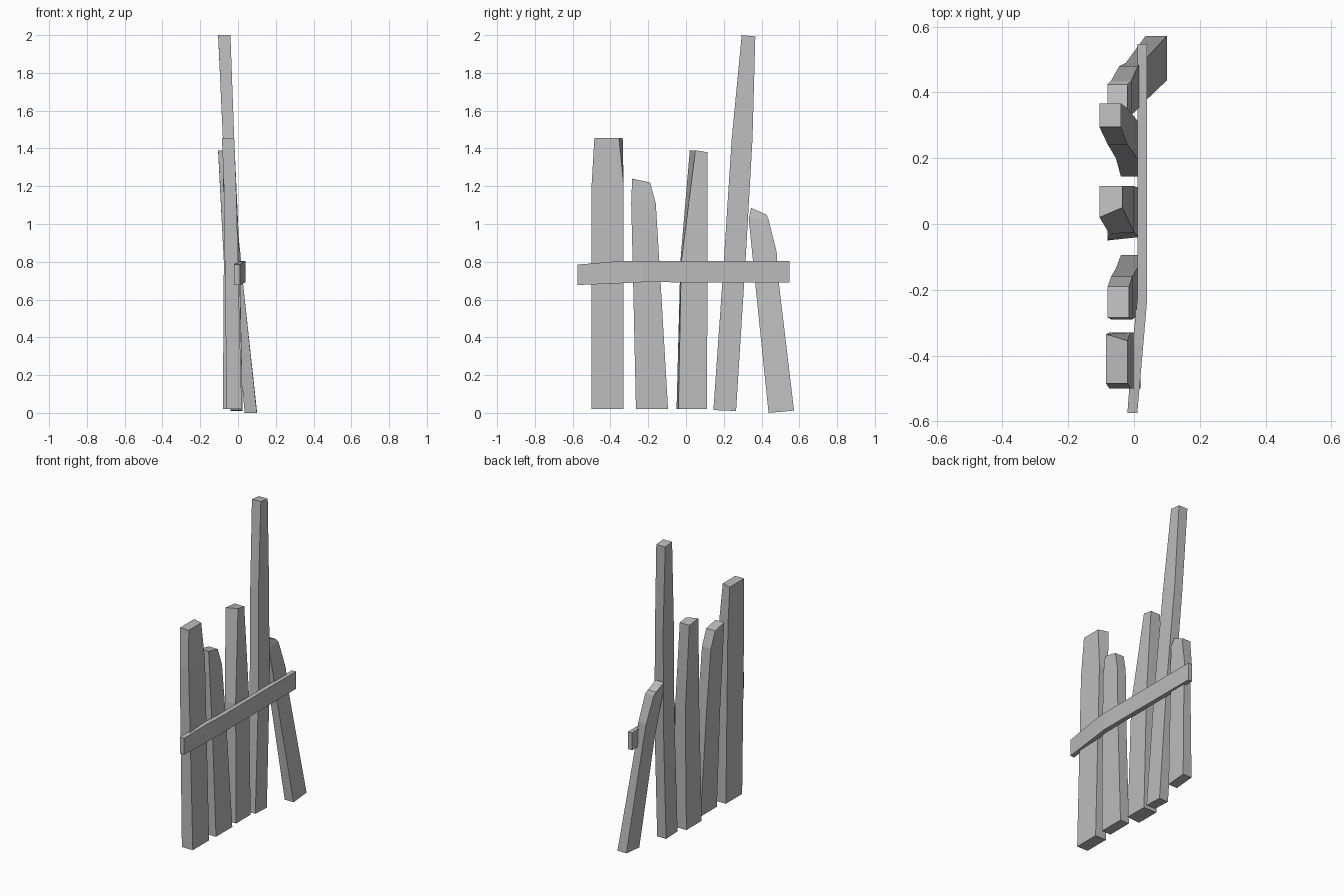
import bpy, bmesh

cube = bpy.data.objects.get("Cube")
if cube:
    bpy.data.objects.remove(cube)

grey = bpy.data.materials.new("weathered grey")
grey.use_nodes = True
colour = (0.5, 0.5, 0.5, 1)
grey.diffuse_color = colour
grey.node_tree.nodes["Principled BSDF"].inputs["Base Color"].default_value = colour


def loft(name, rings):
    """Skin four-cornered rings into a closed, flat-shaded board."""
    bm = bmesh.new()
    loops = [[bm.verts.new(p) for p in ring] for ring in rings]
    for a, b in zip(loops, loops[1:]):
        for i in range(4):
            j = (i + 1) % 4
            bm.faces.new((a[i], a[j], b[j], b[i]))
    bm.faces.new(loops[0][::-1])
    bm.faces.new(loops[-1])
    bmesh.ops.recalc_face_normals(bm, faces=bm.faces)
    mesh = bpy.data.meshes.new(name)
    bm.to_mesh(mesh)
    bm.free()
    mesh.materials.append(grey)
    obj = bpy.data.objects.new(name, mesh)
    bpy.context.collection.objects.link(obj)


def plank(name, sections):
    """Sections: z, x0, x1, y0, y1, then shift of the near corner and drop of the far edge."""
    rings = []
    for z, x0, x1, y0, y1, nick, drop in sections:
        near, far = max(nick, 0), min(nick, 0)
        rings.append([(x0, y0, z), (x1, y0 + near, z),
                      (x1, y1 + far, z - drop), (x0, y1, z - drop)])
    loft(name, rings)


# Upright planks, from the front of the fence to the back
plank("broad_plank", [
    (0.02, -0.06, 0.02, -0.5, -0.33, 0, 0),
    (1.2, -0.075, -0.01, -0.5, -0.33, 0, 0),
    (1.455, -0.085, -0.02, -0.485, -0.335, -0.02, 0)])
plank("short_plank", [
    (0.02, -0.04, 0.025, -0.265, -0.095, 0, 0),
    (0.7, -0.055, 0.01, -0.28, -0.135, 0, 0),
    (1.11, -0.07, -0.005, -0.29, -0.16, 0, 0),
    (1.24, -0.08, -0.015, -0.285, -0.19, 0, 0.02)])
plank("middle_plank", [
    (0.02, -0.08, 0.015, -0.05, 0.11, 0.01, 0),
    (0.8, -0.075, 0.0, -0.03, 0.115, 0.005, 0),
    (1.39, -0.105, -0.035, 0.02, 0.115, 0.03, 0.01)])
plank("tall_plank", [
    (0.015, -0.04, 0.025, 0.145, 0.265, 0, 0.005),
    (0.8, -0.055, 0.01, 0.2, 0.315, 0, 0),
    (1.45, -0.08, -0.02, 0.242, 0.352, 0, 0),
    (2.0, -0.105, -0.04, 0.295, 0.367, 0, 0.007)])
plank("leaning_plank", [
    (0.0, 0.035, 0.1, 0.437, 0.572, 0, -0.012),
    (0.7, -0.025, 0.025, 0.365, 0.49, 0, 0),
    (0.85, -0.045, 0.012, 0.35, 0.48, 0, 0),
    (1.03, -0.07, -0.008, 0.332, 0.435, 0, 0),
    (1.085, -0.08, -0.02, 0.345, 0.425, 0, 0.035)])

# Cross rail, bent inwards at its front end
rail = [(-0.575, -0.02, 0.01, 0.677, 0.785),
        (-0.37, -0.005, 0.028, 0.685, 0.802),
        (-0.23, 0.01, 0.04, 0.692, 0.805),
        (0.548, 0.01, 0.04, 0.69, 0.805)]
loft("cross_rail", [[(x0, y, z0), (x1, y, z0), (x1, y, z1), (x0, y, z1)]
                    for y, x0, x1, z0, z1 in rail])
